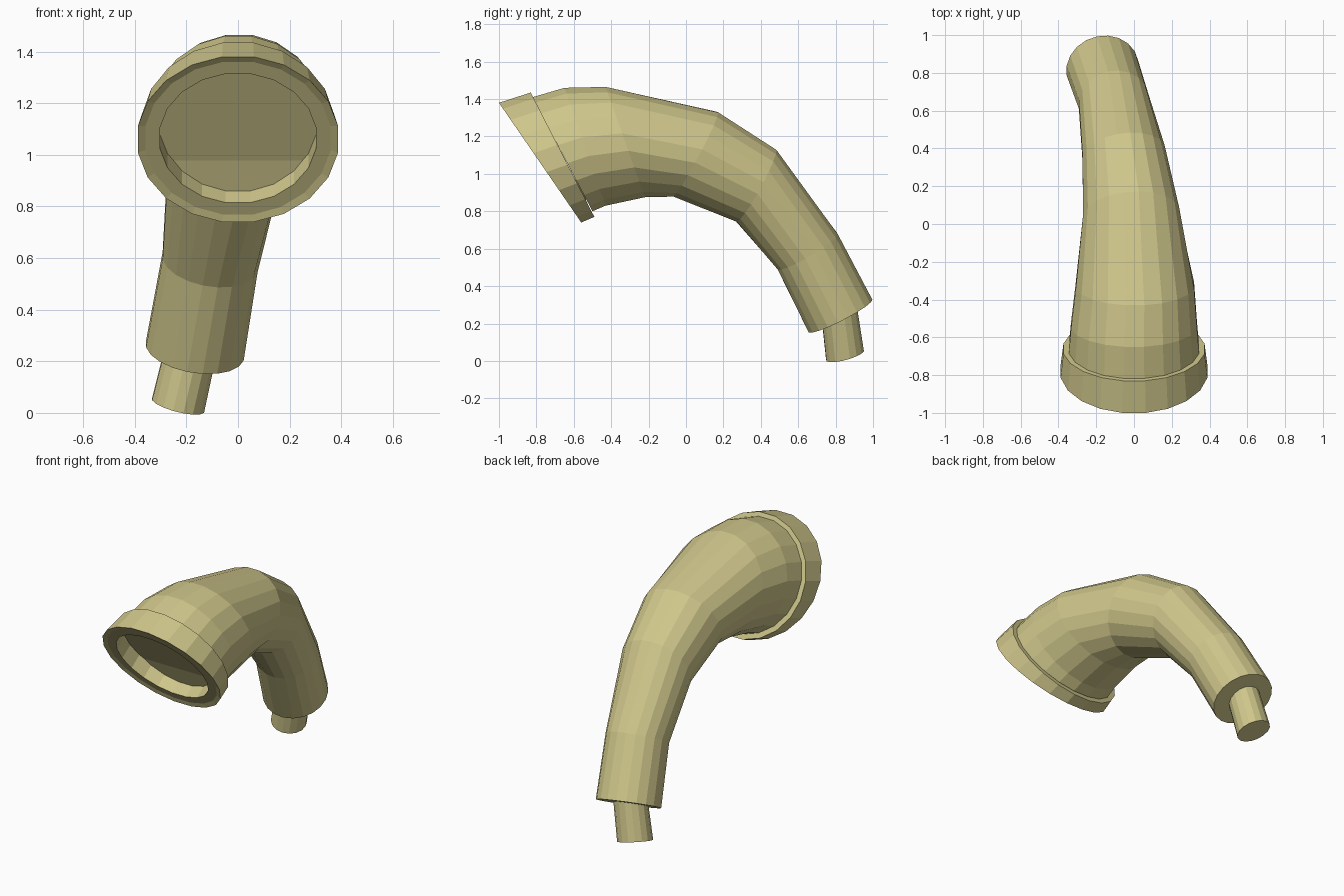
import bpy, bmesh, math
from mathutils import Vector

if "Cube" in bpy.data.objects:
    bpy.data.objects.remove(bpy.data.objects["Cube"])

mat = bpy.data.materials.new("khaki")
mat.diffuse_color = (0.63, 0.57, 0.26, 1)
mat.use_nodes = True
mat.node_tree.nodes["Principled BSDF"].inputs["Base Color"].default_value = mat.diffuse_color


def ring(x, top, bottom, lean=0.0, scale=1.0, push=0.0, n=20):
    """Circle through a top and bottom (y, z) point; lean tips its axis in x."""
    a, b = Vector((x, *top)), Vector((x, *bottom))
    v = (a - b) / 2
    r = v.length
    axis = Vector((lean, v.z / r, -v.y / r)).normalized()
    u = v.normalized().cross(axis).normalized() * r
    k = scale / math.cos(math.pi / n)
    mid = (a + b) / 2 + axis * push
    angles = [2 * math.pi * (i + 0.5) / n for i in range(n)]
    return [mid + (u * math.cos(t) + v * math.sin(t)) * k for t in angles]


def loft(name, rings, cap_start=True, cap_end=True):
    """Skin a list of rings into a flat shaded tube."""
    bm = bmesh.new()
    loops = [[bm.verts.new(p) for p in r] for r in rings]
    n = len(loops[0])
    for a, b in zip(loops, loops[1:]):
        for i in range(n):
            j = (i + 1) % n
            bm.faces.new((a[i], a[j], b[j], b[i]))
    if cap_start:
        bm.faces.new(loops[0])
    if cap_end:
        bm.faces.new(loops[-1])
    bmesh.ops.recalc_face_normals(bm, faces=bm.faces)
    me = bpy.data.meshes.new(name)
    bm.to_mesh(me)
    bm.free()
    me.materials.append(mat)
    ob = bpy.data.objects.new(name, me)
    bpy.context.collection.objects.link(ob)
    return ob


# Curved tapering tube
loft("bent_tube", [
    ring(0.0, (-0.82, 1.41), (-0.50, 0.80)),
    ring(0.0, (-0.65, 1.46), (-0.43, 0.83)),
    ring(0.005, (-0.43, 1.465), (-0.22, 0.875)),
    ring(-0.015, (0.17, 1.33), (-0.07, 0.88), -0.08),
    ring(-0.055, (0.48, 1.13), (0.27, 0.745), -0.12),
    ring(-0.108, (0.81, 0.68), (0.49, 0.49), -0.15),
    ring(-0.167, (0.995, 0.33), (0.655, 0.155), -0.15),
])

# Wide collar with a recessed mouth
front = ((-1.0, 1.38), (-0.56, 0.74))
back = ((-0.83, 1.435), (-0.49, 0.77))
loft("collar", [
    ring(0.0, *back, scale=0.85),
    ring(0.0, *back),
    ring(0.0, *front),
    ring(0.0, *front, scale=0.925, push=0.008),
    ring(0.0, *front, scale=0.78, push=0.008),
    ring(0.0, *front, scale=0.78, push=0.105),
])

# Narrow outlet at the lower end
loft("outlet_stub", [
    ring(-0.175, (0.91, 0.31), (0.725, 0.24), -0.25, n=16),
    ring(-0.232, (0.95, 0.057), (0.75, 0.003), -0.25, n=16),
])
